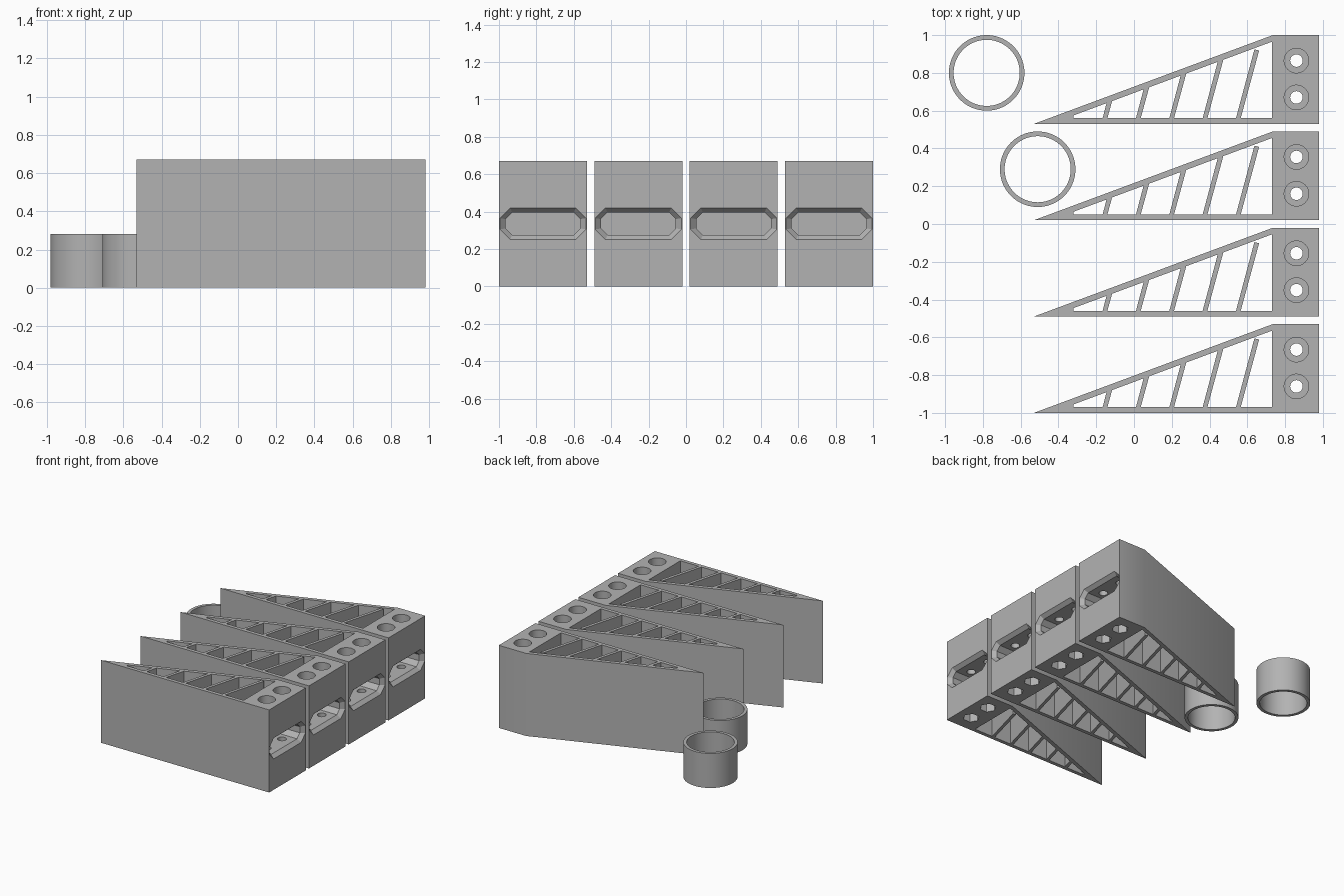
import bpy, bmesh
from math import cos, sin, pi, radians

cube = bpy.data.objects.get("Cube")
if cube:
    bpy.data.objects.remove(cube, do_unlink=True)

# One plain grey plastic
grey = bpy.data.materials.new("grey_plastic")
grey.use_nodes = True
colour = (0.45, 0.45, 0.45, 1)
grey.diffuse_color = colour
grey.node_tree.nodes["Principled BSDF"].inputs["Base Color"].default_value = colour

HEIGHT = 0.67
DEPTH = 0.47
MID_Z = HEIGHT / 2
BOLT_X = 0.86
BOLT_Y = (0.14, 0.335)


def loft(name, *stacks):
    """Each stack is a list of matching rings, skinned and capped."""
    bm = bmesh.new()
    for rings in stacks:
        loops = [[bm.verts.new(p) for p in ring] for ring in rings]
        n = len(loops[0])
        for a, b in zip(loops, loops[1:]):
            for i in range(n):
                j = (i + 1) % n
                bm.faces.new((a[i], a[j], b[j], b[i]))
        bm.faces.new(loops[0][::-1])
        bm.faces.new(loops[-1])
    bmesh.ops.recalc_face_normals(bm, faces=bm.faces)
    mesh = bpy.data.meshes.new(name)
    bm.to_mesh(mesh)
    bm.free()
    mesh.materials.append(grey)
    obj = bpy.data.objects.new(name, mesh)
    bpy.context.collection.objects.link(obj)
    return obj


def extrude(outline, z0, z1):
    return [[(x, y, z) for x, y in outline] for z in (z0, z1)]


def circle(cx, cy, r, n):
    return [(cx + r * cos(2 * pi * i / n), cy + r * sin(2 * pi * i / n)) for i in range(n)]


def cut(obj, cutters):
    """Subtract the cutters, bake the result and remove them."""
    for c in cutters:
        c.hide_render = True
        mod = obj.modifiers.new("cut", 'BOOLEAN')
        mod.operation, mod.solver, mod.object = 'DIFFERENCE', 'EXACT', c
    graph = bpy.context.evaluated_depsgraph_get()
    baked = bpy.data.meshes.new_from_object(obj.evaluated_get(graph))
    obj.modifiers.clear()
    obj.data = baked
    for c in cutters:
        bpy.data.objects.remove(c, do_unlink=True)


def smooth(obj):
    bpy.ops.object.select_all(action='DESELECT')
    obj.select_set(True)
    bpy.context.view_layer.objects.active = obj
    bpy.ops.object.shade_smooth_by_angle(angle=radians(25))


def octagon(x, half_y, half_z, c):
    """Slot cross-section with chamfered corners, facing along x."""
    corners = [(half_y, half_z - c), (half_y - c, half_z)]
    quarter = corners + [(-y, z) for y, z in corners[::-1]]
    pts = quarter + [(-y, -z) for y, z in quarter]
    return [(x, DEPTH / 2 + y, MID_Z + z) for y, z in pts]


# Wedge body with a hollow triangular bay
wedge = [(-0.53, 0), (0.98, 0), (0.98, DEPTH), (0.735, DEPTH)]
bay = [(-0.32, 0.03), (0.73, 0.03), (0.73, 0.435), (-0.32, 0.045)]
body = loft("wedge_body_1", extrude(wedge, 0, HEIGHT))
cutters = [loft("bay_cutter", extrude(bay, -0.1, HEIGHT + 0.1))]

# Flared slot in the end face
cutters.append(loft("slot_cutter", [
    octagon(0.77, 0.2, 0.06, 0.035),
    octagon(0.95, 0.2, 0.06, 0.035),
    octagon(0.98, 0.23, 0.085, 0.055),
    octagon(1.02, 0.23, 0.085, 0.055)]))

# Bolt holes, round head recesses above and hexagonal nut recesses below
for y in BOLT_Y:
    for r, n, z0, z1 in ((0.033, 32, -0.1, HEIGHT + 0.1),
                         (0.065, 48, 0.5, HEIGHT + 0.1),
                         (0.062, 6, -0.1, 0.17)):
        cutters.append(loft("bolt_cutter", extrude(circle(BOLT_X, y, r, n), z0, z1)))
cut(body, cutters)
smooth(body)

# Slanted ribs across the bay
stacks = []
for i in range(5):
    x0 = -0.155 + 0.1765 * i
    y0 = 0.025
    y1 = (0.3715 * (x0 + 0.522) - 0.033) / 0.9 + (0.008 if i < 4 else -0.015)
    x1 = x0 + 0.27 * (y1 - y0)
    w = 0.0125
    stacks.append(extrude([(x0 - w, y0), (x0 + w, y0), (x1 + w, y1 - 0.003), (x1 - w, y1 + 0.003)],
                          0, HEIGHT))
ribs = loft("slanted_ribs_1", *stacks)

# Four identical wedges side by side
for k in range(4):
    for part, base in ((body, "wedge_body"), (ribs, "slanted_ribs")):
        obj = part
        if k:
            obj = part.copy()
            obj.name = f"{base}_{k + 1}"
            bpy.context.collection.objects.link(obj)
        obj.location.y = -1 + 0.51 * k

# Two loose rings
for name, x, y in (("back_ring", -0.78, 0.8), ("front_ring", -0.51, 0.29)):
    ring = loft(name, extrude(circle(x, y, 0.2, 72), 0, 0.28))
    cut(ring, [loft("bore_cutter", extrude(circle(x, y, 0.175, 72), -0.1, 0.4))])
    smooth(ring)
